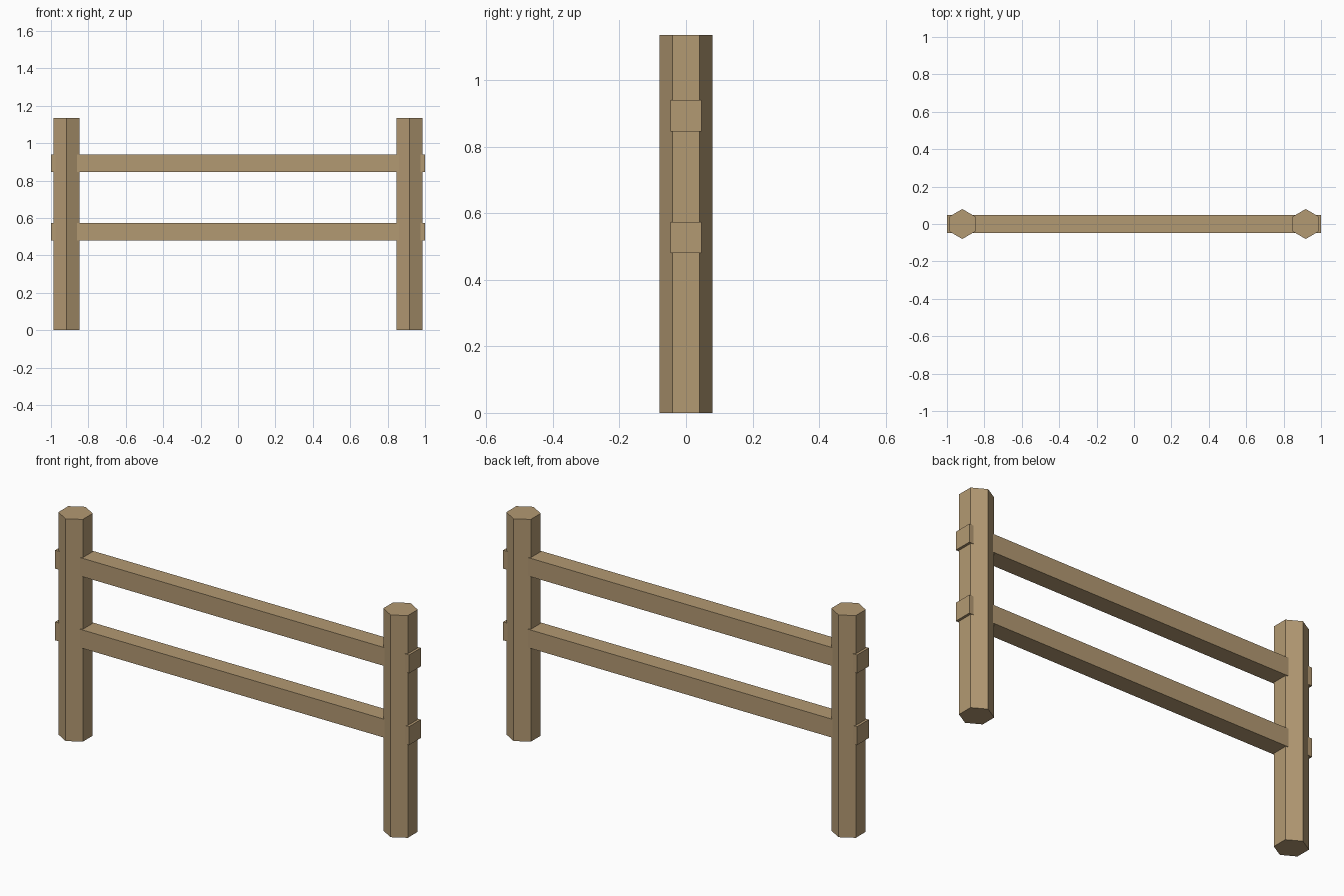
import bpy, bmesh
from math import sin, cos, pi

if "Cube" in bpy.data.objects:
    bpy.data.objects.remove(bpy.data.objects["Cube"])

wood = bpy.data.materials.new("wood")
wood.diffuse_color = (0.45, 0.32, 0.17, 1)
wood.use_nodes = True
wood.node_tree.nodes["Principled BSDF"].inputs["Base Color"].default_value = wood.diffuse_color


def prism(name, profile, vec, location):
    """Extrude a closed planar profile along vec."""
    bm = bmesh.new()
    face = bm.faces.new([bm.verts.new(p) for p in profile])
    ext = bmesh.ops.extrude_face_region(bm, geom=[face], use_keep_orig=True)
    top = [v for v in ext["geom"] if isinstance(v, bmesh.types.BMVert)]
    bmesh.ops.translate(bm, verts=top, vec=vec)
    bmesh.ops.recalc_face_normals(bm, faces=bm.faces)
    mesh = bpy.data.meshes.new(name)
    bm.to_mesh(mesh)
    bm.free()
    mesh.materials.append(wood)
    obj = bpy.data.objects.new(name, mesh)
    obj.location = location
    bpy.context.collection.objects.link(obj)
    return obj


# Hexagonal posts, corners pointing to the front and back
hexagon = [(0.08 * sin(i * pi / 3), 0.08 * cos(i * pi / 3), 0) for i in range(6)]
for side, x in (("left", -0.918), ("right", 0.918)):
    prism(side + "_post", hexagon, (0, 0, 1.135), (x, 0, 0))

# Square rails running through both posts
h = 0.047
square = [(0, -h, -h), (0, h, -h), (0, h, h), (0, -h, h)]
for level, z in (("lower", 0.527), ("upper", 0.893)):
    prism(level + "_rail", square, (2, 0, 0), (-1, 0, z))
